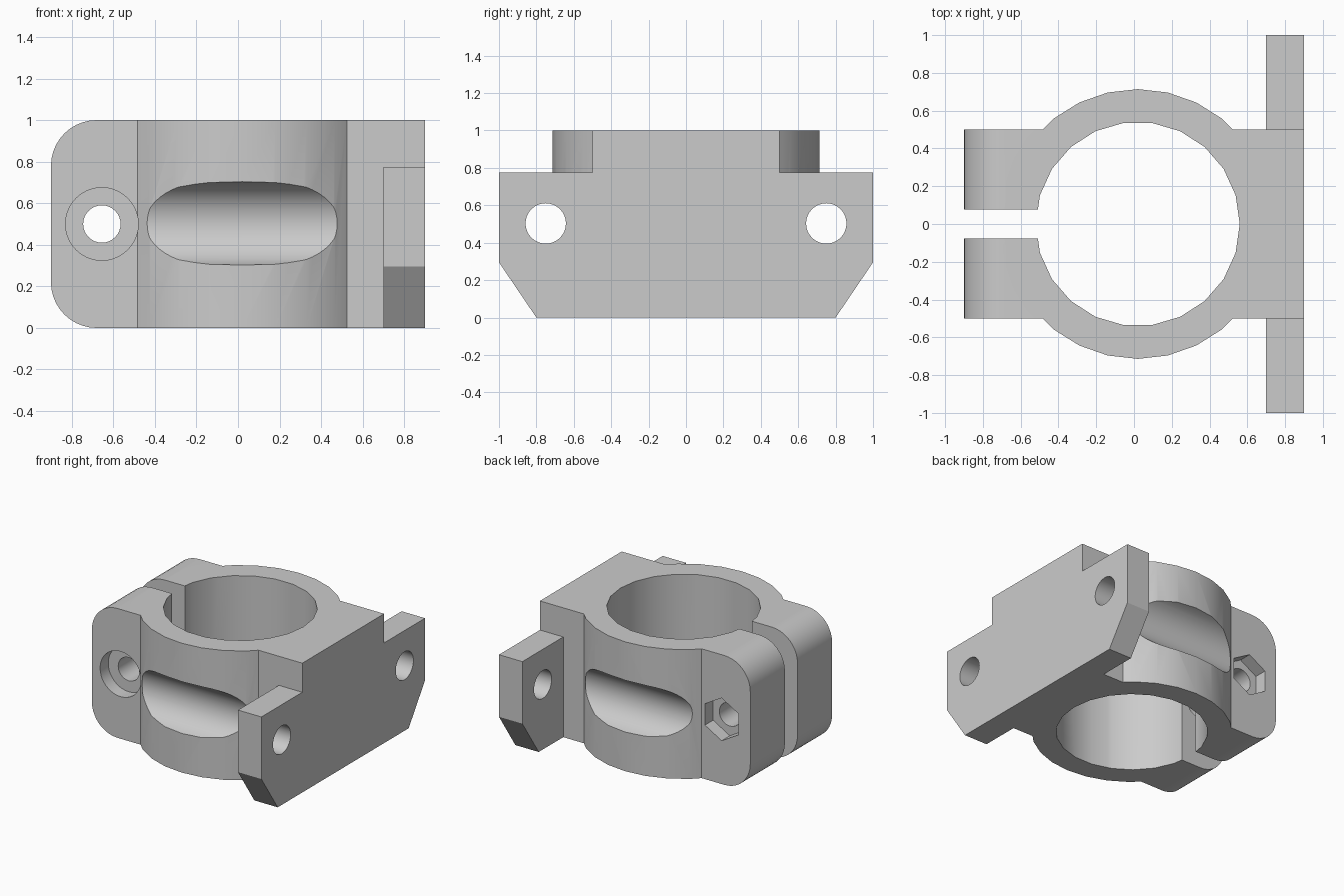
import bpy, bmesh, math

cube = bpy.data.objects.get("Cube")
if cube:
    bpy.data.objects.remove(cube, do_unlink=True)

grey = bpy.data.materials.new("light_grey")
grey.use_nodes = True
grey.diffuse_color = (0.6, 0.6, 0.6, 1)
grey.node_tree.nodes["Principled BSDF"].inputs["Base Color"].default_value = (0.6, 0.6, 0.6, 1)


def circle(cu, cv, r, n, start=0.0):
    return [(cu + r * math.cos(start + math.tau * i / n),
             cv + r * math.sin(start + math.tau * i / n)) for i in range(n)]


def rect(u0, v0, u1, v1):
    return [(u0, v0), (u1, v0), (u1, v1), (u0, v1)]


def prism(name, pts, axis, lo, hi):
    """Extrude a 2D outline along an axis; outline is (y,z), (x,z) or (x,y)."""
    place = {"x": lambda u, v, w: (w, u, v),
             "y": lambda u, v, w: (u, w, v),
             "z": lambda u, v, w: (u, v, w)}[axis]
    bm = bmesh.new()
    a = [bm.verts.new(place(u, v, lo)) for u, v in pts]
    b = [bm.verts.new(place(u, v, hi)) for u, v in pts]
    bm.faces.new(a)
    bm.faces.new(b)
    for i in range(len(a)):
        j = (i + 1) % len(a)
        bm.faces.new((a[i], a[j], b[j], b[i]))
    bmesh.ops.recalc_face_normals(bm, faces=bm.faces)
    mesh = bpy.data.meshes.new(name)
    bm.to_mesh(mesh)
    bm.free()
    mesh.materials.append(grey)
    ob = bpy.data.objects.new(name, mesh)
    bpy.context.collection.objects.link(ob)
    return ob


def combine(target, tool, operation):
    """Apply a boolean and discard the tool object."""
    tool.hide_render = True
    mod = target.modifiers.new("combine", "BOOLEAN")
    mod.operation, mod.solver, mod.object = operation, "EXACT", tool
    bpy.context.view_layer.objects.active = target
    bpy.ops.object.modifier_apply(modifier=mod.name)
    bpy.data.objects.remove(tool, do_unlink=True)


# Main block, rounded at the clamping end
RX, BOLT_X, MID, R = 0.02, -0.655, 0.5, 0.22
outline = [(0.9, 0), (0.9, 1)]
for cz, start in ((1 - R, math.pi / 2), (R, math.pi)):
    for i in range(11):
        t = start + math.pi / 2 * i / 10
        outline.append((-0.9 + R + R * math.cos(t), cz + R * math.sin(t)))
clamp = prism("clamp_body", outline, "y", -0.5, 0.5)

# Ring wall
combine(clamp, prism("ring_wall", circle(RX, 0, 0.714, 28), "z", 0, 1), "UNION")

# Mounting plate with chamfered lower corners
plate = [(-0.8, 0), (0.8, 0), (1, 0.295), (1, 0.775), (-1, 0.775), (-1, 0.295)]
combine(clamp, prism("mounting_plate", plate, "x", 0.7, 0.9), "UNION")

# Bore and clamping slot
cutters = [
    prism("bore_cutter", circle(RX, 0, 0.54, 22), "z", -0.2, 1.2),
    prism("slot_cutter", rect(-1.2, -0.077, -0.2, 0.077), "z", -0.2, 1.2),
    # Bolt hole, round head recess in front, hexagonal nut recess behind
    prism("bolt_cutter", circle(BOLT_X, MID, 0.09, 32), "y", -0.7, 0.7),
    prism("head_cutter", circle(BOLT_X, MID, 0.175, 40), "y", -0.7, -0.4),
    prism("nut_cutter", circle(BOLT_X, MID, 0.165, 6, math.pi / 2), "y", 0.4, 0.7),
]
# Plate screw holes and the matching tool grooves across the ring
for side in (-1, 1):
    cutters.append(prism("screw_cutter", circle(side * 0.75, 0.503, 0.108, 32), "x", 0.6, 1.1))
    cutters.append(prism("groove_cutter", circle(side * 0.75, 0.503, 0.204, 48), "x", -0.48, 0.6))
for cutter in cutters:
    combine(clamp, cutter, "DIFFERENCE")

# Smooth curved walls, crisp edges
bpy.ops.object.select_all(action="DESELECT")
clamp.select_set(True)
bpy.context.view_layer.objects.active = clamp
bpy.ops.object.shade_smooth_by_angle(angle=math.radians(28))
weighted = clamp.modifiers.new("clean_shading", "WEIGHTED_NORMAL")
weighted.keep_sharp = True
